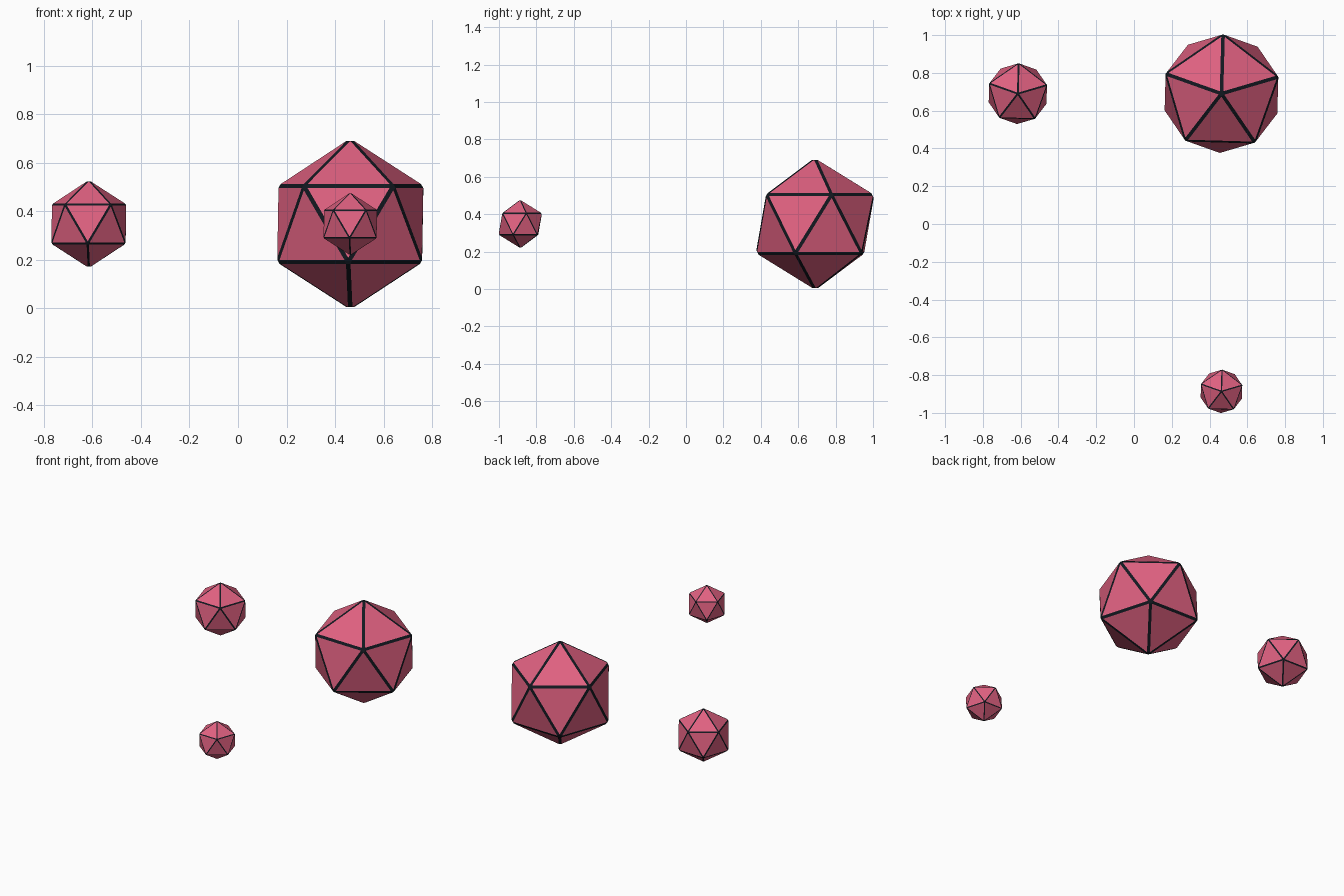
import bpy
from math import radians

if "Cube" in bpy.data.objects:
    bpy.data.objects.remove(bpy.data.objects["Cube"])


def material(name, color):
    m = bpy.data.materials.new(name)
    m.diffuse_color = color
    m.use_nodes = True
    m.node_tree.nodes["Principled BSDF"].inputs["Base Color"].default_value = m.diffuse_color
    return m


pink = material("pink_face", (0.75, 0.12, 0.22, 1))
dark = material("dark_edge", (0.006, 0.009, 0.014, 1))


def icosahedron(name, location, radius):
    """Flat icosahedron whose narrow edge chamfers are dark."""
    bpy.ops.mesh.primitive_ico_sphere_add(
        subdivisions=1, radius=radius, location=location,
        rotation=(0, 0, radians(16.4)))
    ob = bpy.context.object
    ob.name = name
    ob.data.materials.append(pink)
    ob.data.materials.append(dark)
    bevel = ob.modifiers.new("edge_chamfer", 'BEVEL')
    bevel.width = radius * 0.028
    bevel.segments = 1
    bevel.limit_method = 'NONE'
    bevel.material = 1
    return ob


# Three floating solids sharing one centre height
Z = 0.348
icosahedron("large_icosahedron", (0.463, 0.69, Z), 0.355)
icosahedron("medium_icosahedron", (-0.615, 0.69, Z), 0.182)
icosahedron("small_icosahedron", (0.463, -0.886, Z), 0.13)
